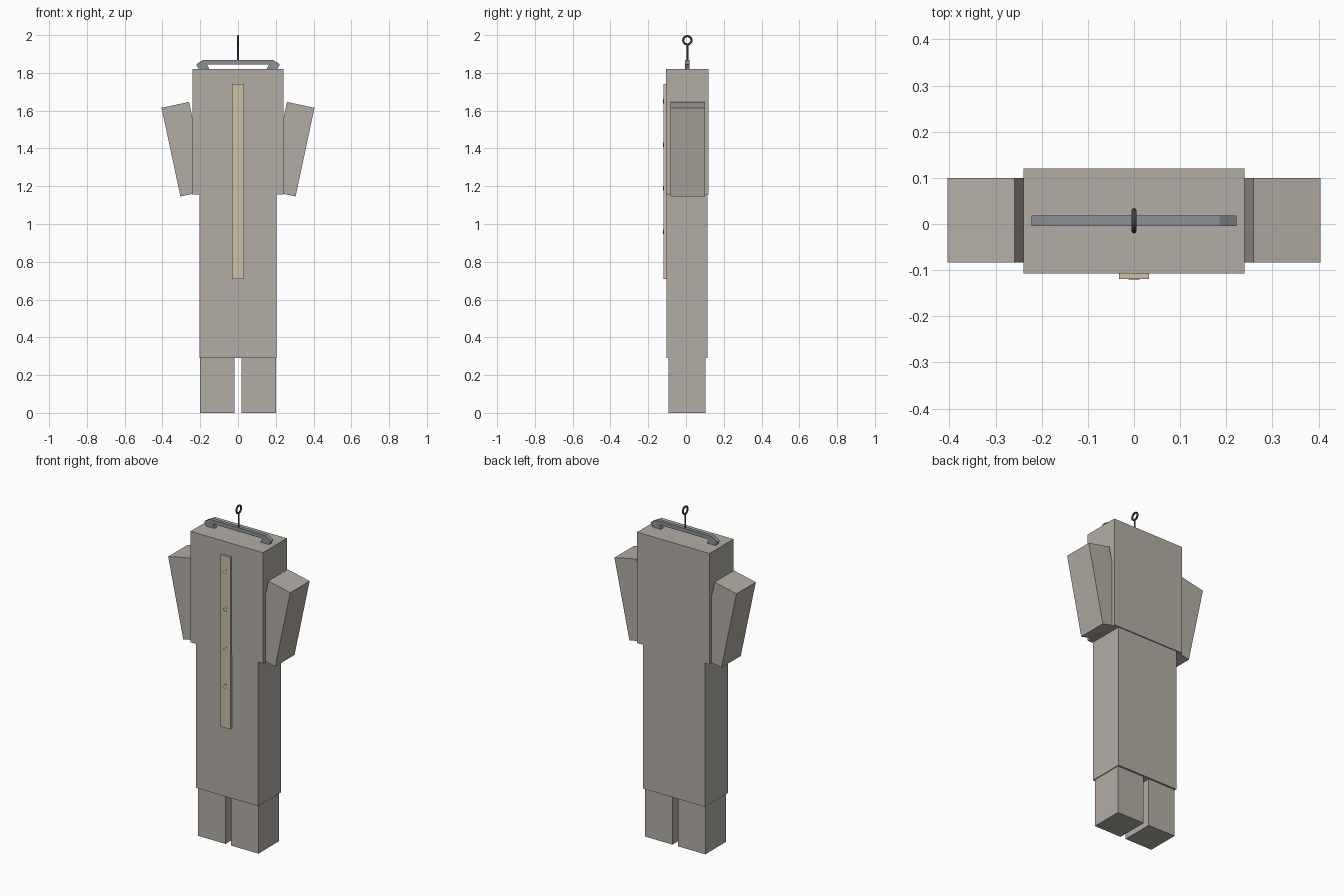
import bpy
import math
from mathutils import Matrix, Vector

if "Cube" in bpy.data.objects:
    bpy.data.objects.remove(bpy.data.objects["Cube"], do_unlink=True)

DEPTH_MID = 0.007  # shared front-to-back centre of the garment and hanger


def material(name, colour):
    mat = bpy.data.materials.new(name)
    mat.use_nodes = True
    mat.diffuse_color = (*colour, 1)
    mat.node_tree.nodes["Principled BSDF"].inputs["Base Color"].default_value = (*colour, 1)
    return mat


cloth = material("warm grey cloth", (0.45, 0.42, 0.375))
placket = material("pale tan trim", (0.61, 0.53, 0.38))
steel = material("blue grey steel", (0.26, 0.29, 0.32))
dark = material("dark steel", (0.08, 0.09, 0.10))


def finish(name, mat):
    obj = bpy.context.object
    obj.name = name
    obj.data.materials.append(mat)
    return obj


def box(name, low, high, mat):
    low, high = Vector(low), Vector(high)
    bpy.ops.mesh.primitive_cube_add(size=1)
    obj = finish(name, mat)
    obj.data.transform(Matrix.Translation((low + high) / 2) @ Matrix.Diagonal((*(high - low), 1)))
    return obj


def slab(name, outline, y0, y1, mat):
    """Extrude a front outline from y0 to y1."""
    n = len(outline)
    verts = [(x, y, z) for y in (y0, y1) for x, z in outline]
    faces = [range(n), range(2 * n - 1, n - 1, -1)]
    faces += [(i, i + n, (i + 1) % n + n, (i + 1) % n) for i in range(n)]
    mesh = bpy.data.meshes.new(name)
    mesh.from_pydata(verts, [], [tuple(f) for f in faces])
    # Keep the outside facing outwards for mirrored outlines too
    area = sum(a[0] * b[1] - b[0] * a[1] for a, b in zip(outline, outline[1:] + outline[:1]))
    if area < 0:
        mesh.flip_normals()
    mesh.materials.append(mat)
    obj = bpy.data.objects.new(name, mesh)
    bpy.context.collection.objects.link(obj)
    return obj


# Garment body
box("upper_body", (-0.24, -0.107, 1.155), (0.24, 0.12, 1.82), cloth)
box("lower_body", (-0.205, -0.103, 0.29), (0.205, 0.114, 1.155), cloth)

# Legs, tilted sleeves and hanger shoulders on both sides
for side, s in (("left", 1), ("right", -1)):
    xs = sorted((s * 0.018, s * 0.2))
    box(side + "_leg", (xs[0], -0.092, 0), (xs[1], 0.103, 0.29), cloth)

    sleeve = box(side + "_sleeve", (-0.0745, -0.083, -0.24), (0.0745, 0.1, 0.24), cloth)
    sleeve.location = (s * 0.282, 0, 1.396)
    sleeve.rotation_euler.y = s * math.radians(12)

    shoulder = [(0.185, 1.868), (0.222, 1.845), (0.205, 1.815), (0.15, 1.815), (0.165, 1.845)]
    slab(side + "_hanger_shoulder", [(s * x, z) for x, z in shoulder], -0.004, 0.018, steel)

# Front placket with thin button rims
box("placket", (-0.033, -0.119, 0.71), (0.033, -0.1, 1.74), placket)
for i in range(4):
    bpy.ops.mesh.primitive_cylinder_add(
        vertices=16, radius=0.012, depth=0.006, end_fill_type='NOTHING',
        location=(0, -0.1175, 1.65 - i * 0.23), rotation=(math.pi / 2, 0, 0))
    finish("button_rim", dark)

# Hanger bar, stem and hook ring
slab("hanger_bar", [(-0.185, 1.868), (-0.165, 1.845), (0.165, 1.845), (0.185, 1.868)],
     -0.004, 0.018, steel)
bpy.ops.mesh.primitive_cylinder_add(vertices=12, radius=0.005, depth=0.085,
                                    location=(0, DEPTH_MID, 1.907))
finish("hook_stem", dark)
bpy.ops.object.shade_smooth_by_angle()
bpy.ops.mesh.primitive_torus_add(major_segments=24, minor_segments=8,
                                 major_radius=0.022, minor_radius=0.0055,
                                 location=(0, DEPTH_MID, 1.9725),
                                 rotation=(0, math.pi / 2, 0))
finish("hook_ring", dark)
bpy.ops.object.shade_smooth_by_angle()
